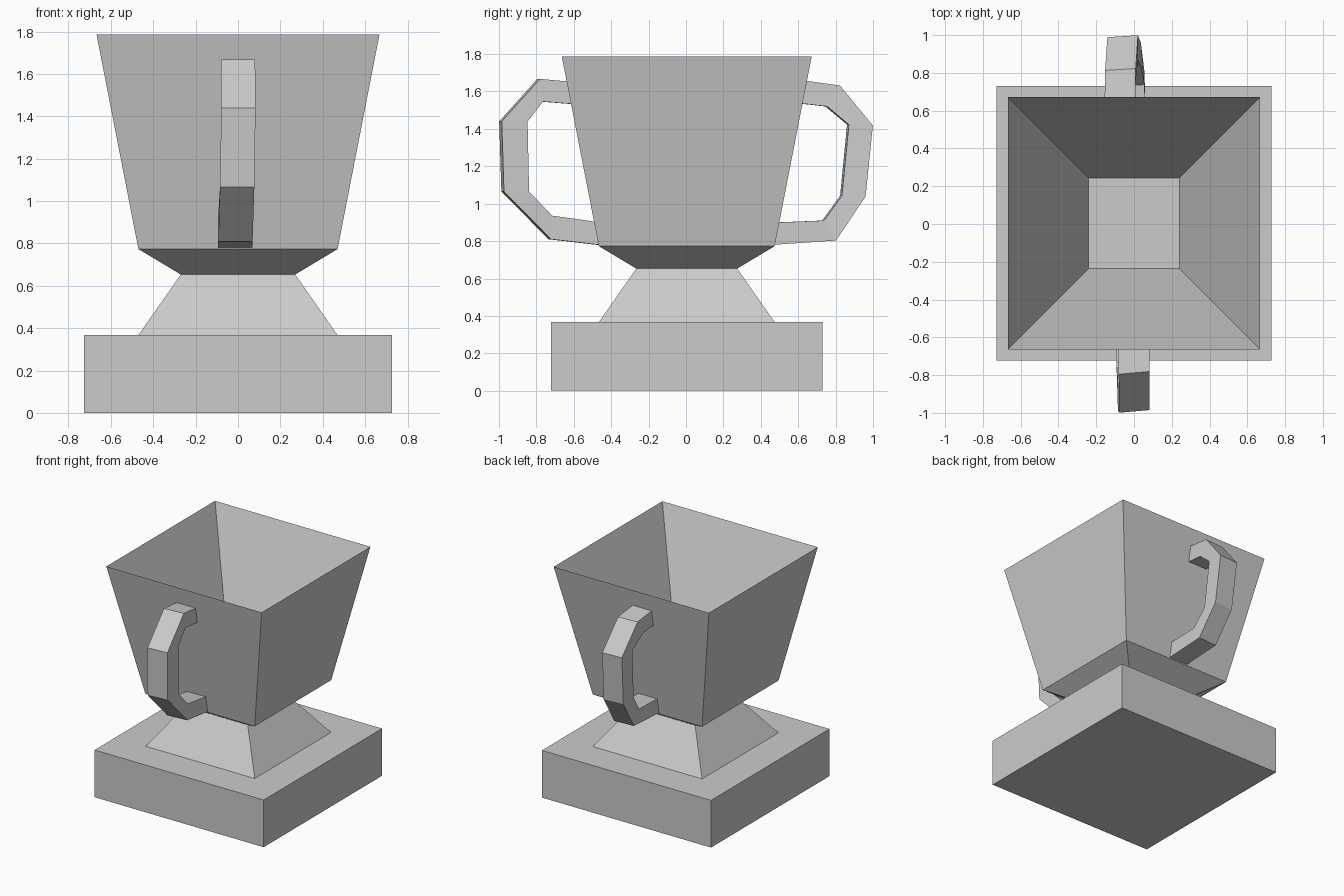
import bpy
import bmesh
from mathutils import Vector

cube = bpy.data.objects.get("Cube")
if cube:
    bpy.data.objects.remove(cube, do_unlink=True)

grey = bpy.data.materials.new("plain grey")
grey.use_nodes = True
GREY = (0.6, 0.6, 0.6, 1)
grey.diffuse_color = GREY
grey.node_tree.nodes["Principled BSDF"].inputs["Base Color"].default_value = GREY


def loft(name, rings):
    """Bridge four-sided rings in order and cap both ends."""
    bm = bmesh.new()
    loops = [[bm.verts.new(p) for p in ring] for ring in rings]
    for low, high in zip(loops, loops[1:]):
        for i in range(4):
            j = (i + 1) % 4
            bm.faces.new((low[i], low[j], high[j], high[i]))
    bm.faces.new(loops[0][::-1])
    bm.faces.new(loops[-1])
    bmesh.ops.recalc_face_normals(bm, faces=bm.faces)
    mesh = bpy.data.meshes.new(name)
    bm.to_mesh(mesh)
    bm.free()
    mesh.materials.append(grey)
    obj = bpy.data.objects.new(name, mesh)
    bpy.context.collection.objects.link(obj)
    return obj


def square(half, z, cy=0.004):
    return [(sx * half, cy + sy * half, z)
            for sx, sy in ((-1, -1), (1, -1), (1, 1), (-1, 1))]


def handle(name, outer, inner, centres, width, skew):
    """Sweep a bar along paired outer and inner (y, z) points."""
    rings = []
    for o, i, cx in zip(outer, inner, centres):
        side = Vector((width / 2, skew / 2, 0))
        mid_o, mid_i = Vector((cx, *o)), Vector((cx, *i))
        rings.append([mid_o - side, mid_o + side, mid_i + side, mid_i - side])
    return loft(name, rings)


# Square plinth
loft("plinth", [square(0.727, 0), square(0.727, 0.367)])

# Neck, flare and hollow cup, from the foot up and down to the inner floor
loft("cup", [square(0.47, 0.367), square(0.27, 0.653), square(0.47, 0.773),
             square(0.668, 1.787), square(0.24, 0.75)])

# Front handle, top to bottom, ends sunk just into the cup wall
handle("front_handle",
       [(-0.62, 1.652), (-0.788, 1.667), (-0.992, 1.44),
        (-0.98, 1.065), (-0.728, 0.81), (-0.47, 0.78)],
       [(-0.61, 1.533), (-0.771, 1.546), (-0.854, 1.44),
        (-0.846, 1.065), (-0.723, 0.936), (-0.49, 0.904)],
       [0, 0, 0.002, -0.004, -0.012, -0.014], 0.162, 0.014)

# Back handle, leaning sideways towards its top
handle("back_handle",
       [(0.63, 1.658), (0.818, 1.632), (0.994, 1.418),
        (0.955, 1.038), (0.797, 0.803), (0.47, 0.781)],
       [(0.61, 1.536), (0.75, 1.52), (0.866, 1.423),
        (0.829, 1.043), (0.733, 0.91), (0.49, 0.9)],
       [-0.075, -0.072, -0.06, -0.045, -0.025, -0.02], 0.162, 0.01)
